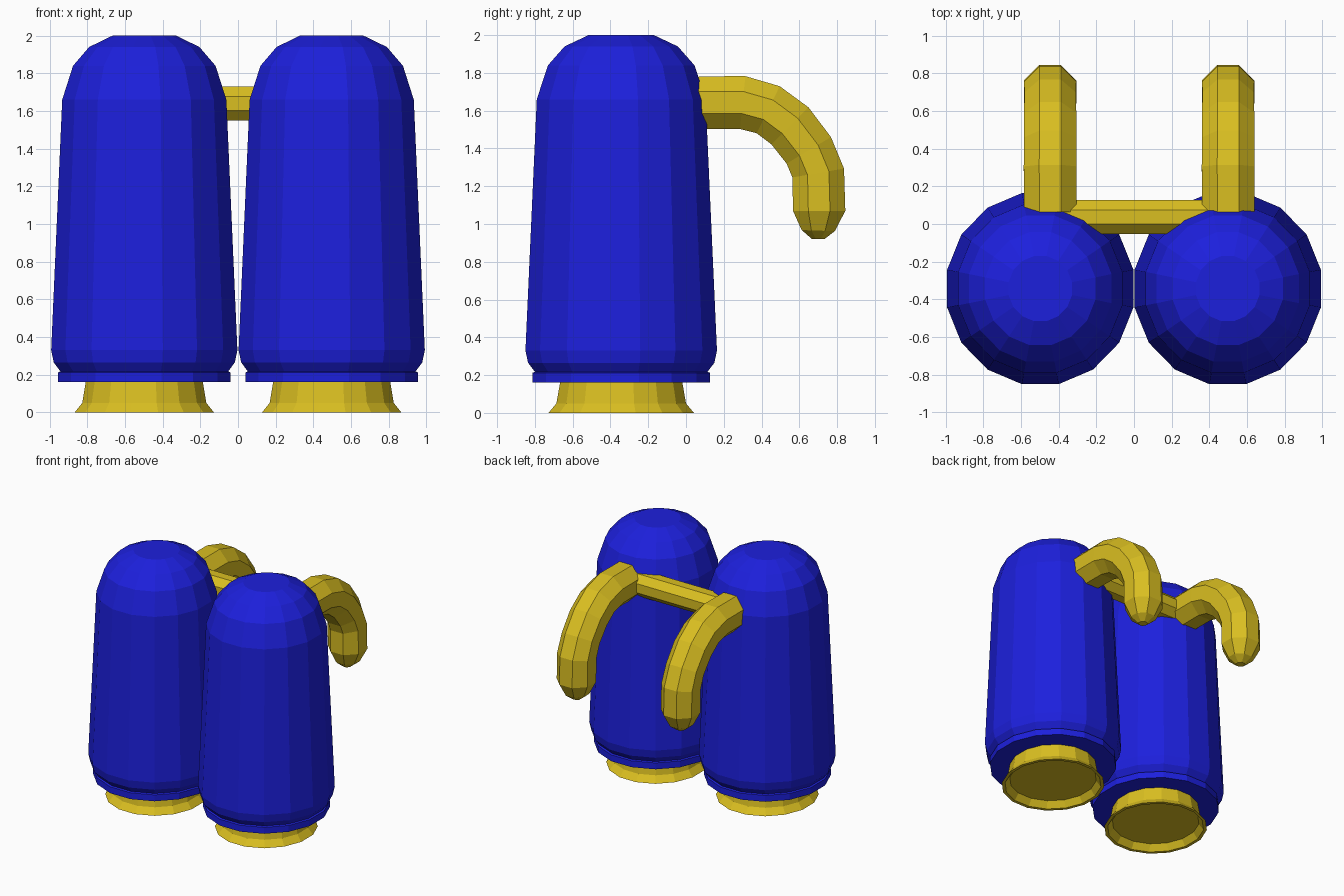
import bpy, bmesh, math
from mathutils import Vector

if "Cube" in bpy.data.objects:
    bpy.data.objects.remove(bpy.data.objects["Cube"])


def material(name, color):
    m = bpy.data.materials.new(name)
    m.diffuse_color = color
    m.use_nodes = True
    m.node_tree.nodes["Principled BSDF"].inputs["Base Color"].default_value = m.diffuse_color
    return m


BLUE = material("blue_paint", (0.012, 0.014, 0.72, 1))
YELLOW = material("yellow_paint", (0.70, 0.52, 0.015, 1))


def skin(name, rings, mat):
    """Bridge a list of point rings into a flat-shaded, capped solid."""
    bm = bmesh.new()
    loops = [[bm.verts.new(p) for p in ring] for ring in rings]
    n = len(loops[0])
    for a, b in zip(loops, loops[1:]):
        for i in range(n):
            j = (i + 1) % n
            bm.faces.new((a[i], a[j], b[j], b[i]))
    bm.faces.new(loops[0][::-1])
    bm.faces.new(loops[-1])
    bmesh.ops.recalc_face_normals(bm, faces=bm.faces)
    me = bpy.data.meshes.new(name)
    bm.to_mesh(me)
    bm.free()
    me.materials.append(mat)
    ob = bpy.data.objects.new(name, me)
    bpy.context.collection.objects.link(ob)
    return ob


def lathe(name, cx, profile, mat, n=16, squash=0.975):
    """Revolve (radius, z) pairs; radius is measured to the flats."""
    k = 1 / math.cos(math.pi / n)
    angles = [(i + 0.5) * math.tau / n for i in range(n)]
    rings = [[(cx + r * k * squash * math.cos(a), -0.343 + r * k * math.sin(a), z)
              for a in angles] for r, z in profile]
    return skin(name, rings, mat)


def tube(name, path, side, mat, n=8):
    """Sweep a polygon along (point, radius) pairs; side is normal to the bend."""
    pts = [Vector(p) for p, r in path]
    side = Vector(side)
    rings = []
    for i, (p, r) in enumerate(path):
        t = (pts[min(i + 1, len(pts) - 1)] - pts[max(i - 1, 0)]).normalized()
        up = side.cross(t)
        rings.append([pts[i] + r * (math.cos(a) * side + math.sin(a) * up)
                      for a in ((j + 0.5) * math.tau / n for j in range(n))])
    return skin(name, rings, mat)


TANK = [(0.455, 0.215), (0.493, 0.265), (0.507, 0.33), (0.447, 1.66),
        (0.388, 1.84), (0.30, 1.94), (0.173, 2.0)]
COLLAR = [(0.47, 0.16), (0.47, 0.212)]
# Neck, flared lip, then the recessed underside
NOZZLE = [(0.322, 0.17), (0.343, 0.05), (0.385, 0.0), (0.36, 0.0), (0.325, 0.05)]

# Twin tanks with collars and nozzles
for label, cx in (("left", -0.4975), ("right", 0.4975)):
    lathe(label + "_tank", cx, TANK, BLUE)
    lathe(label + "_collar", cx, [(0.455, 0.218)] + COLLAR[::-1], BLUE)
    lathe(label + "_nozzle", cx, NOZZLE, YELLOW, squash=0.96)

# Hooked shoulder arms: (y, z, radius) along the centre line
ARM = [(0.065, 1.643, 0.15), (0.30, 1.643, 0.152), (0.435, 1.605, 0.15),
       (0.55, 1.52, 0.15), (0.65, 1.39, 0.148), (0.70, 1.27, 0.15),
       (0.705, 1.07, 0.15), (0.70, 0.965, 0.095), (0.70, 0.92, 0.035)]
for label, cx in (("left", -0.445), ("right", 0.5)):
    tube(label + "_shoulder_arm", [((cx, y, z), r) for y, z, r in ARM], (1, 0, 0), YELLOW)

# Bar joining the two tanks
tube("cross_bar", [((-0.40, 0.037, 1.64), 0.098), ((0.44, 0.037, 1.64), 0.098)],
     (0, 0, 1), YELLOW)
